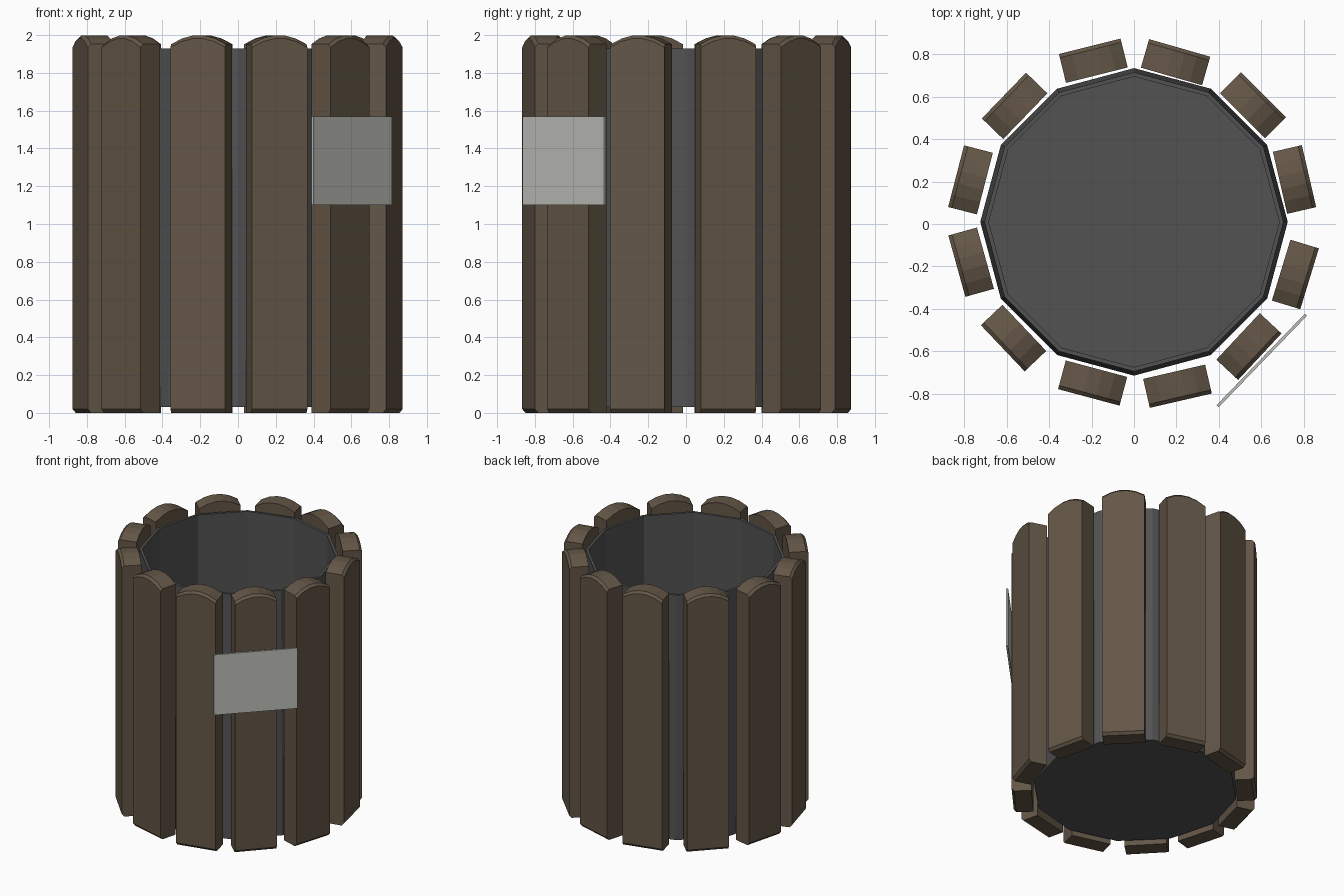
import bpy, bmesh
from math import radians, sin, cos, pi
from mathutils import Matrix

if "Cube" in bpy.data.objects:
    bpy.data.objects.remove(bpy.data.objects["Cube"])


def material(name, rgb):
    m = bpy.data.materials.new(name)
    m.diffuse_color = (*rgb, 1)
    m.use_nodes = True
    m.node_tree.nodes["Principled BSDF"].inputs["Base Color"].default_value = m.diffuse_color
    return m


def make_object(name, bm, mat):
    bmesh.ops.recalc_face_normals(bm, faces=bm.faces)
    me = bpy.data.meshes.new(name)
    bm.to_mesh(me)
    bm.free()
    me.materials.append(mat)
    ob = bpy.data.objects.new(name, me)
    bpy.context.collection.objects.link(ob)
    return ob


def loft(bm, rings):
    """Join closed rings of points with quads and cap both ends."""
    vs = [[bm.verts.new(p) for p in ring] for ring in rings]
    n = len(vs[0])
    for a, b in zip(vs, vs[1:]):
        for i in range(n):
            j = (i + 1) % n
            bm.faces.new((a[i], a[j], b[j], b[i]))
    bm.faces.new(vs[0])
    bm.faces.new(vs[-1])


wood = material("brown_wood", (0.125, 0.093, 0.062))
metal = material("dark_liner", (0.085, 0.085, 0.087))
plate_mat = material("pale_plate", (0.52, 0.52, 0.49))

# Twelve-sided liner: outer wall, flat rim, inner wall and floor
bm = bmesh.new()
loft(bm, [[(r * cos(i * pi / 6), 0.01 + r * sin(i * pi / 6), z) for i in range(12)]
          for r, z in [(0.725, 0.03), (0.705, 1.93), (0.685, 1.93), (0.685, 0.06)]])
make_object("liner", bm, metal)

# Slats: centre x, centre y, facing angle (slightly uneven, hand-placed look)
SLATS = [
    (0.757, 0.21, 13), (0.562, 0.56, 45), (0.196, 0.763, 74),
    (-0.192, 0.77, 104), (-0.563, 0.557, 136), (-0.771, 0.208, 165.5),
    (-0.768, -0.18, 195.5), (-0.568, -0.538, 223.5), (-0.195, -0.75, 255),
    (0.205, -0.765, 283), (0.542, -0.578, 317), (0.761, -0.238, 343),
]
HALF_W, HALF_T, BEVEL = 0.15, 0.07, 0.018


def slat_ring(x, bottom, drop):
    """Outline of a slat with an arched top, at depth x."""
    arch = [(x, HALF_W * t, 2.0 - drop - 0.048 * t * t)
            for t in (1, 0.6, 0.2, -0.2, -0.6, -1)]
    return [(x, -HALF_W, bottom), (x, HALF_W, bottom)] + arch


for k, (cx, cy, ang) in enumerate(SLATS):
    bm = bmesh.new()
    loft(bm, [slat_ring(-HALF_T, 0, 0),
              slat_ring(HALF_T - BEVEL, 0, 0),
              slat_ring(HALF_T, 0.02, 0.017)])
    ob = make_object(f"slat_{k + 1}", bm, wood)
    ob.location = (cx, cy, 0)
    ob.rotation_euler.z = radians(ang)

# Blank plate on the front right slat
bm = bmesh.new()
bmesh.ops.create_cube(bm, size=1, matrix=Matrix.Diagonal((0.014, 0.6, 0.47, 1)))
plate = make_object("plate", bm, plate_mat)
plate.location = (0.602, -0.644, 1.335)
plate.rotation_euler.z = radians(-44)
